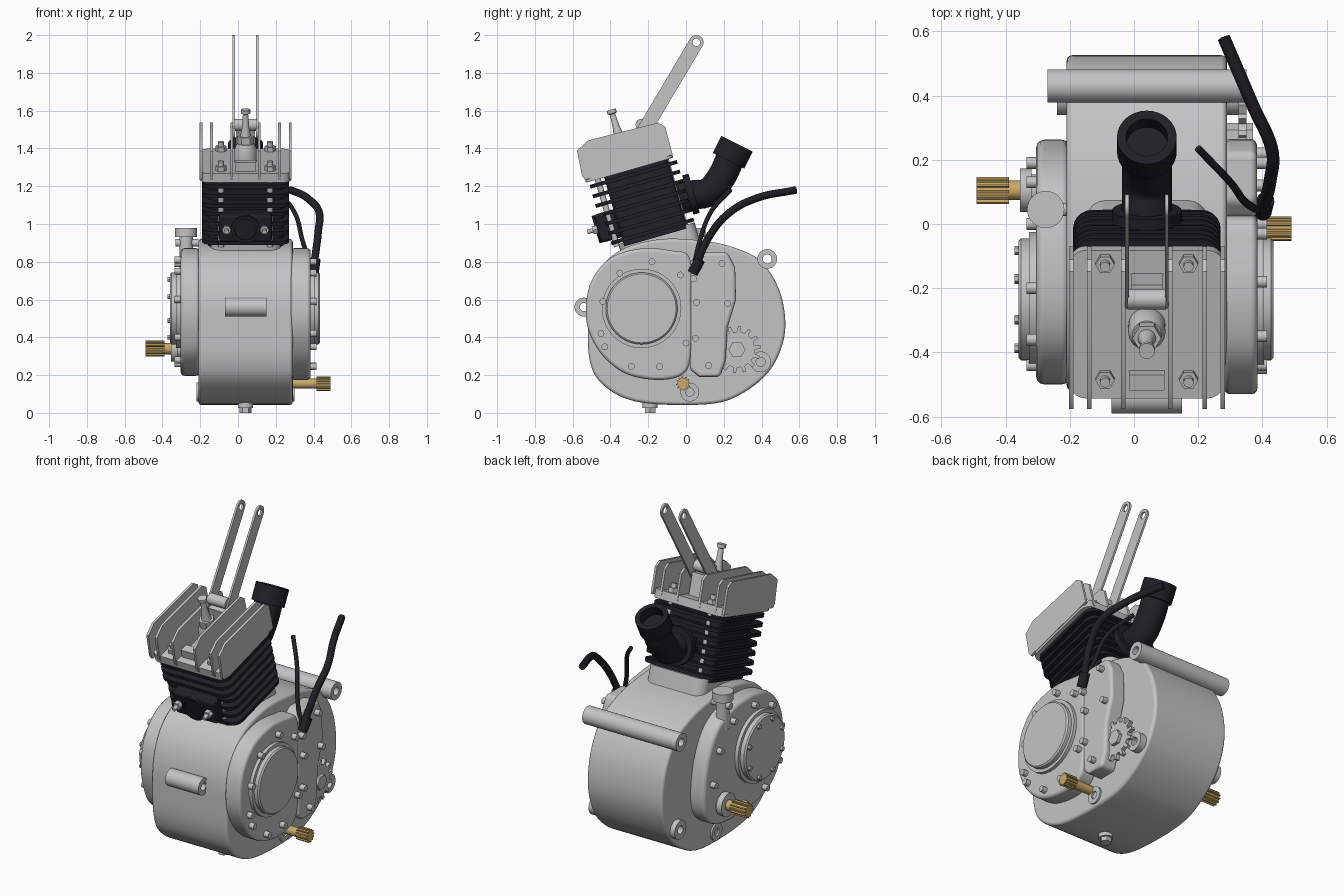
import bpy, bmesh, math
from mathutils import Vector, Matrix

if "Cube" in bpy.data.objects:
    bpy.data.objects.remove(bpy.data.objects["Cube"])


def material(name, col):
    m = bpy.data.materials.new(name)
    m.use_nodes = True
    m.diffuse_color = (*col, 1)
    b = m.node_tree.nodes["Principled BSDF"]
    b.inputs["Base Color"].default_value = (*col, 1)
    b.inputs["Roughness"].default_value = 0.5
    return m


GREY = material("cast aluminium", (0.55, 0.55, 0.56))
BLACK = material("black", (0.014, 0.014, 0.02))
GOLD = material("brass", (0.6, 0.4, 0.14))

MID = 0.04                      # x of the engine's middle plane
TILT = math.radians(16)         # forward lean of the cylinder
BASE = Vector((MID, -0.155, 0.91))
LEAN = Matrix.Translation(BASE) @ Matrix.Rotation(TILT, 4, 'X')


def tilted(x, u, v):
    """Point in the leaning cylinder frame: x across, u rearward, v upward."""
    return LEAN @ Vector((x, u, v))


def finish(name, bm, mat, bevel=0.0):
    bmesh.ops.remove_doubles(bm, verts=bm.verts, dist=1e-5)
    bmesh.ops.recalc_face_normals(bm, faces=bm.faces)
    me = bpy.data.meshes.new(name)
    for f in bm.faces:
        f.smooth = True
    bm.to_mesh(me)
    bm.free()
    me.materials.append(mat)
    ob = bpy.data.objects.new(name, me)
    bpy.context.collection.objects.link(ob)
    if bevel:
        mod = ob.modifiers.new("edge_round", 'BEVEL')
        mod.width, mod.segments, mod.limit_method = bevel, 3, 'ANGLE'
        mod.angle_limit = math.radians(40)
        mod.harden_normals = True
    else:
        me.set_sharp_from_angle(angle=math.radians(32))
    return ob


def lathe(name, a, b, profile, mat, sides=32, closed=False):
    """Revolve (radius, distance) points about the line from a towards b."""
    a, b = Vector(a), Vector(b)
    rot = (b - a).to_track_quat('Z', 'Y')
    bm = bmesh.new()
    rings = [[bm.verts.new(a + rot @ Vector((r * math.cos(t), r * math.sin(t), h)))
              for t in (2 * math.pi * i / sides for i in range(sides))] for r, h in profile]
    for k in range(len(rings) - (0 if closed else 1)):
        p, q = rings[k], rings[(k + 1) % len(rings)]
        for i in range(sides):
            j = (i + 1) % sides
            bm.faces.new((p[i], p[j], q[j], q[i]))
    return finish(name, bm, mat)


def rod(name, a, b, r, mat=GREY, sides=32):
    n = (Vector(b) - Vector(a)).length
    return lathe(name, a, b, [(0, 0), (r, 0), (r, n), (0, n)], mat, sides)


def pipe(name, a, b, r, hole, mat=GREY, sides=32):
    n = (Vector(b) - Vector(a)).length
    return lathe(name, a, b, [(hole, 0), (r, 0), (r, n), (hole, n)], mat, sides, True)


def plate(name, pts, x0, x1, mat=GREY, bevel=0.0):
    """Extrude a (y, z) outline along x."""
    bm = bmesh.new()
    f = bm.faces.new([bm.verts.new((x0, y, z)) for y, z in pts])
    ext = bmesh.ops.extrude_face_region(bm, geom=[f])
    bmesh.ops.translate(bm, vec=(x1 - x0, 0, 0),
                        verts=[g for g in ext["geom"] if isinstance(g, bmesh.types.BMVert)])
    return finish(name, bm, mat, bevel)


def block(name, x, u, v, mat=GREY, corner=0.0, bevel=0.0):
    """Box in the leaning frame; corner rounds its upright edges."""
    bm = bmesh.new()
    size = [r[1] - r[0] for r in (x, u, v)]
    mid = [(r[1] + r[0]) / 2 for r in (x, u, v)]
    bmesh.ops.create_cube(bm, size=1, matrix=Matrix.Translation(mid) @ Matrix.Diagonal((*size, 1)))
    if corner:
        up = [e for e in bm.edges if abs(e.verts[0].co.z - e.verts[1].co.z) > 1e-4]
        bmesh.ops.bevel(bm, geom=up, offset=corner, segments=5, profile=0.5, affect='EDGES')
    bm.transform(LEAN)
    return finish(name, bm, mat, bevel)


def smooth_loop(pts, n=6):
    """Closed Catmull-Rom loop through the points."""
    out, c = [], len(pts)
    for i in range(c):
        p0, p1, p2, p3 = (Vector(pts[(i + k) % c]) for k in (-1, 0, 1, 2))
        for s in range(n):
            t = s / n
            out.append(0.5 * (2 * p1 + (p2 - p0) * t + (2 * p0 - 5 * p1 + 4 * p2 - p3) * t ** 2
                              + (3 * p1 - p0 - 3 * p2 + p3) * t ** 3))
    return out


def hose(name, pts, r, mat=BLACK):
    cu = bpy.data.curves.new(name, 'CURVE')
    cu.dimensions = '3D'
    cu.bevel_depth, cu.bevel_resolution, cu.use_fill_caps = r, 5, True
    sp = cu.splines.new('BEZIER')
    sp.bezier_points.add(len(pts) - 1)
    for bp, p in zip(sp.bezier_points, pts):
        bp.co = p
        bp.handle_left_type = bp.handle_right_type = 'AUTO'
    cu.materials.append(mat)
    ob = bpy.data.objects.new(name, cu)
    bpy.context.collection.objects.link(ob)


def toothed(cy, cz, r0, r1, teeth):
    return [(cy + r * math.cos(t), cz + r * math.sin(t)) for i in range(teeth)
            for k, r in enumerate((r0, r1, r1, r0))
            for t in [2 * math.pi * (i + (0.0, 0.1, 0.4, 0.5)[k]) / teeth]]


# Crankcase
case = [(-0.52, 0.44), (-0.51, 0.62), (-0.45, 0.77), (-0.33, 0.87), (-0.13, 0.92), (0.1, 0.91),
        (0.27, 0.87), (0.4, 0.8), (0.49, 0.66), (0.525, 0.5), (0.51, 0.36), (0.44, 0.22),
        (0.31, 0.11), (0.15, 0.05), (-0.14, 0.045), (-0.33, 0.08), (-0.46, 0.17), (-0.51, 0.28)]
plate("crankcase", smooth_loop(case), -0.21, 0.29, GREY, 0.018)
block("cylinder_plinth", (-0.19, 0.19), (-0.2, 0.22), (-0.14, 0.04), GREY, 0.06)

# Mounting tubes and drain plug
for name, x0, x1, y, z, r, h in (("rear_mount_tube", -0.27, 0.35, 0.43, 0.815, 0.052, 0.024),
                                 ("front_mount_tube", -0.07, 0.15, -0.54, 0.56, 0.05, 0.022),
                                 ("bottom_mount_tube", -0.22, 0.3, 0.02, 0.11, 0.05, 0.022),
                                 ("lower_rear_mount_tube", -0.24, 0.33, 0.395, 0.27, 0.055, 0.024)):
    pipe(name, (x0, y, z), (x1, y, z), r, h)
rod("drain_plug", (MID, -0.19, 0), (MID, -0.19, 0.03), 0.032, GREY, 6)
rod("drain_washer", (MID, -0.19, 0.025), (MID, -0.19, 0.06), 0.04)

# Side covers
cover = [(-0.53, 0.55), (-0.5, 0.7), (-0.4, 0.82), (-0.24, 0.87), (-0.08, 0.86), (0.02, 0.82),
         (0.03, 0.6), (0.03, 0.36), (0.0, 0.22), (-0.12, 0.175), (-0.3, 0.2), (-0.43, 0.29), (-0.51, 0.42)]
plate("left_round_cover", smooth_loop(cover), 0.28, 0.385, GREY, 0.02)
panel = [(0.02, 0.8), (0.07, 0.85), (0.22, 0.85), (0.26, 0.77), (0.265, 0.6), (0.22, 0.45),
         (0.21, 0.28), (0.18, 0.19), (0.07, 0.19), (0.02, 0.23)]
plate("left_rear_panel", panel, 0.28, 0.383, GREY, 0.02)
far = [(-0.5, 0.55), (-0.47, 0.7), (-0.37, 0.82), (-0.22, 0.87), (-0.02, 0.86), (0.13, 0.79),
       (0.22, 0.65), (0.26, 0.47), (0.25, 0.33), (0.18, 0.24), (0.05, 0.2), (-0.15, 0.2),
       (-0.32, 0.23), (-0.43, 0.31), (-0.48, 0.42)]
plate("right_cover", smooth_loop(far), -0.305, -0.2, GREY, 0.025)

# Round caps on the covers
CY, CZ = -0.235, 0.553
for side, s, x0, x1 in (("left", 1, 0.38, 0.435), ("right", -1, 0.3, 0.36)):
    a, b = (s * x0, CY, CZ), (s * x1, CY, CZ)
    n = x1 - x0
    lathe(side + "_round_cap", a, b, [(0, 0), (0.21, 0), (0.21, n * 0.45), (0.19, n * 0.45),
                                      (0.19, n - 0.008), (0.182, n), (0, n)], GREY, 64)
for i in range(8):
    t = math.radians(22 + 45 * i)
    y, z = CY + 0.165 * math.cos(t), CZ + 0.165 * math.sin(t)
    rod("right_cap_bolt", (-0.35, y, z), (-0.373, y, z), 0.014, GREY, 6)

# Cover bolts
for y, z in ((-0.18, 0.8), (-0.35, 0.74), (-0.44, 0.59), (-0.45, 0.42), (-0.43, 0.35), (-0.29, 0.245),
             (-0.14, 0.245), (-0.03, 0.73), (0.04, 0.71), (0.055, 0.585), (0.22, 0.58), (0.0, 0.37),
             (0.05, 0.395), (0.19, 0.79), (0.12, 0.25)):
    rod("left_cover_bolt", (0.37, y, z), (0.415, y, z), 0.018, GREY, 12)
for y, z in ((-0.2, 0.81), (-0.36, 0.75), (-0.44, 0.6), (-0.42, 0.4), (-0.3, 0.28), (-0.1, 0.26),
             (0.0, 0.79), (0.13, 0.66), (0.19, 0.48)):
    rod("right_cover_bolt", (-0.29, y, z), (-0.335, y, z), 0.018, GREY, 12)

# Sprocket and brass shafts
plate("drive_sprocket", toothed(0.27, 0.335, 0.095, 0.125, 14), 0.325, 0.35)
rod("sprocket_hub", (0.28, 0.27, 0.335), (0.37, 0.27, 0.335), 0.045, GREY, 6)
rod("left_shaft_neck", (0.28, -0.015, 0.155), (0.43, -0.015, 0.155), 0.026, GOLD)
plate("left_shaft_spline", toothed(-0.015, 0.155, 0.031, 0.038, 12), 0.415, 0.49, GOLD)
rod("right_shaft_flange", (-0.29, 0.105, 0.34), (-0.325, 0.105, 0.34), 0.05)
rod("right_shaft_collar", (-0.32, 0.105, 0.34), (-0.355, 0.105, 0.34), 0.068)
rod("right_shaft_neck", (-0.35, 0.105, 0.34), (-0.4, 0.105, 0.34), 0.03, GOLD)
plate("right_shaft_spline", toothed(0.105, 0.34, 0.034, 0.042, 12), -0.49, -0.39, GOLD)

# Oil filler
rod("oil_neck", (-0.275, 0.045, 0.76), (-0.275, 0.045, 0.94), 0.036)
rod("oil_cap", (-0.275, 0.045, 0.93), (-0.275, 0.045, 0.98), 0.058)
rod("oil_neck_bridge", (-0.33, 0.045, 0.9), (-0.21, 0.045, 0.9), 0.02)

# Cylinder with cooling fins, studs and head bolts
block("cylinder_core", (-0.2, 0.2), (-0.175, 0.175), (0.02, 0.4), BLACK, 0.03)
for i in range(7):
    v = 0.045 + 0.053 * i
    block("cylinder_fin", (-0.23, 0.23), (-0.26 if i > 3 else -0.235, 0.22), (v, v + 0.02), BLACK, 0.06)
for x in (-0.13, 0.13):
    for u in (-0.21, 0.165):
        rod("cylinder_stud", tilted(x, u, 0.03), tilted(x, u, 0.5), 0.016, GREY, 12)
        rod("head_nut", tilted(x, u, 0.44), tilted(x, u, 0.475), 0.03, GREY, 6)

# Exhaust port at the front
block("exhaust_flange", (-0.14, 0.14), (-0.285, -0.16), (0.07, 0.225), BLACK, 0.0, 0.02)
pipe("exhaust_ring", tilted(0, -0.27, 0.147), tilted(0, -0.295, 0.147), 0.075, 0.058, BLACK)
for x in (-0.1, 0.1):
    rod("exhaust_stud", tilted(x, -0.2, 0.147), tilted(x, -0.34, 0.147), 0.012, GREY, 12)
    rod("exhaust_nut", tilted(x, -0.28, 0.147), tilted(x, -0.31, 0.147), 0.024, GREY, 6)

# Intake elbow at the rear
rod("intake_port", tilted(0, 0.1, 0.188), tilted(0, 0.25, 0.188), 0.09, BLACK)
rod("intake_flange", tilted(0, 0.225, 0.188), tilted(0, 0.26, 0.188), 0.108, BLACK)
hose("intake_elbow", [(MID, 0.03, 1.155), (MID, 0.11, 1.165), (MID, 0.175, 1.23), (MID, 0.245, 1.37)], 0.078)
pipe("intake_collar", (MID, 0.225, 1.335), (MID, 0.27, 1.425), 0.093, 0.065, BLACK)

# Cylinder head with upright fins
block("head_base", (-0.24, 0.24), (-0.275, 0.205), (0.4, 0.45), GREY, 0.05)
fin = [(-0.275, 0.415), (-0.285, 0.44), (-0.274, 0.575), (-0.205, 0.612), (0.18, 0.6),
       (0.21, 0.57), (0.207, 0.415)]
fin_yz = [tilted(0, u, v).yz for u, v in fin]
for d in (0.073, 0.18, 0.236):
    for s in (-1, 1):
        plate("head_fin", fin_yz, MID + s * d - 0.007, MID + s * d + 0.007)
block("head_front_lug", (-0.055, 0.055), (-0.235, -0.185), (0.44, 0.5))
block("head_rear_lug", (-0.05, 0.05), (0.05, 0.13), (0.44, 0.58))

# Spark plug
lathe("spark_plug_seat", tilted(0, -0.04, 0.44), tilted(0, -0.04, 1),
      [(0, 0), (0.058, 0), (0.058, 0.08), (0.045, 0.11), (0, 0.11)], GREY)
rod("spark_plug_hex", tilted(0, -0.04, 0.54), tilted(0, -0.04, 0.59), 0.045, GREY, 6)
lathe("spark_plug_tip", tilted(0, -0.04, 0.58), tilted(0, -0.04, 1),
      [(0, 0), (0.03, 0), (0.02, 0.05), (0.014, 0.13), (0.025, 0.135), (0.025, 0.155), (0, 0.155)], GREY)

# Head stay: two drilled straps on a cross tube
rod("stay_cross_tube", (MID - 0.06, -0.235, 1.525), (MID + 0.06, -0.235, 1.525), 0.032)
low, top = Vector((-0.225, 1.49)), Vector((0.055, 1.962))
ang = math.atan2(top.y - low.y, top.x - low.x)
arc = [math.radians(-90 + 15 * i) for i in range(13)]
outline = [top + 0.038 * Vector((math.cos(ang + t), math.sin(ang + t))) for t in arc]
outline += [low - 0.038 * Vector((math.cos(ang + t), math.sin(ang + t))) for t in arc]
for s in (-1, 1):
    x = MID + s * 0.062
    strap = plate("stay_strap", outline, x - 0.006, x + 0.006)
    drill = rod("strap_drill", (x - 0.1, *top), (x + 0.1, *top), 0.02)
    drill.hide_render = True
    drill.hide_set(True)
    cut = strap.modifiers.new("hole", 'BOOLEAN')
    cut.object, cut.solver = drill, 'EXACT'

# Cables
rod("cable_fitting", (0.4, 0.035, 0.74), (0.41, 0.075, 0.81), 0.028, BLACK, 12)
hose("thick_cable", [(0.4, 0.045, 0.77), (0.425, 0.14, 0.96), (0.43, 0.23, 1.06),
                     (0.37, 0.37, 1.135), (0.28, 0.58, 1.18)], 0.02)
hose("thin_cable", [(0.39, 0.04, 0.77), (0.345, 0.07, 0.9), (0.3, 0.13, 1.06), (0.2, 0.235, 1.18)], 0.012)
